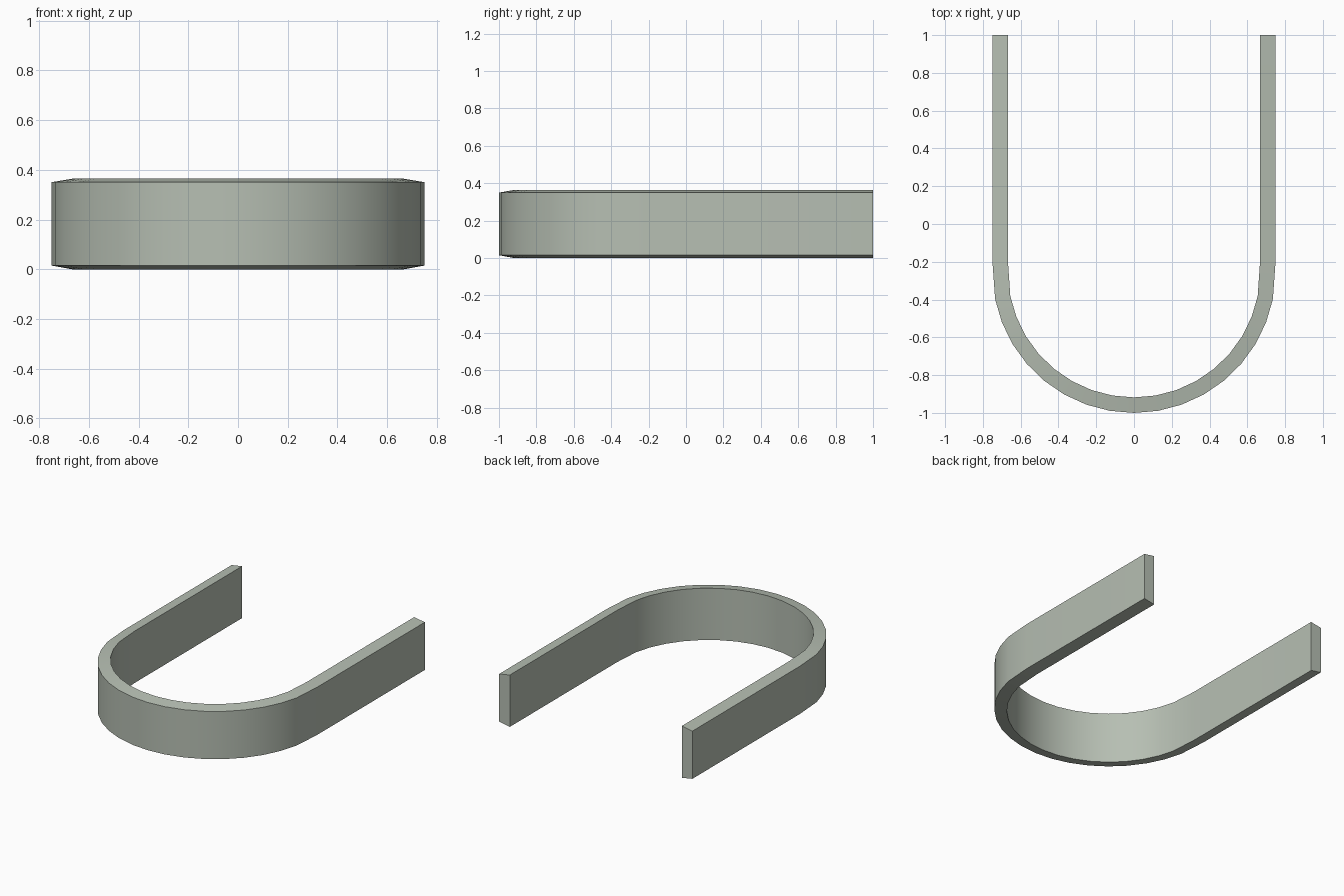
import bpy, bmesh
from math import cos, sin, radians

if "Cube" in bpy.data.objects:
    bpy.data.objects.remove(bpy.data.objects["Cube"])

CY = -0.25          # centre of the bend
STEPS = 8           # segments per quarter bend
# cross-section: (radius, z), inner edge slightly taller than outer
SECTION = [(0.75, 0.015), (0.75, 0.35), (0.668, 0.364), (0.668, 0.0)]


def path(r):
    """The whole U at one radius, from right open end to left open end."""
    right = [(r, 1.0), (r, -0.19)]
    for i in range(STEPS + 1):
        a = radians(11.4 + (90 - 11.4) * i / STEPS)
        right.append((r * cos(a), CY - r * sin(a)))
    return right + [(-x, y) for x, y in reversed(right[:-1])]


# sweep the section along the U
bm = bmesh.new()
rails = [[bm.verts.new((x, y, z)) for x, y in path(r)] for r, z in SECTION]
rings = list(zip(*rails))
for a, b in zip(rings, rings[1:]):
    for k in range(4):
        n = (k + 1) % 4
        bm.faces.new((a[k], a[n], b[n], b[k]))
# end caps
bm.faces.new(rings[0])
bm.faces.new(rings[-1])
bmesh.ops.recalc_face_normals(bm, faces=bm.faces[:])

mesh = bpy.data.meshes.new("u_band")
bm.to_mesh(mesh)
bm.free()
band = bpy.data.objects.new("u_band", mesh)
bpy.context.collection.objects.link(band)

# grey-green finish
mat = bpy.data.materials.new("grey_green")
mat.diffuse_color = (0.47, 0.52, 0.45, 1.0)
mat.use_nodes = True
mat.node_tree.nodes["Principled BSDF"].inputs["Base Color"].default_value = mat.diffuse_color
mesh.materials.append(mat)

bpy.context.view_layer.objects.active = band
band.select_set(True)
bpy.ops.object.shade_smooth_by_angle(angle=radians(30))
